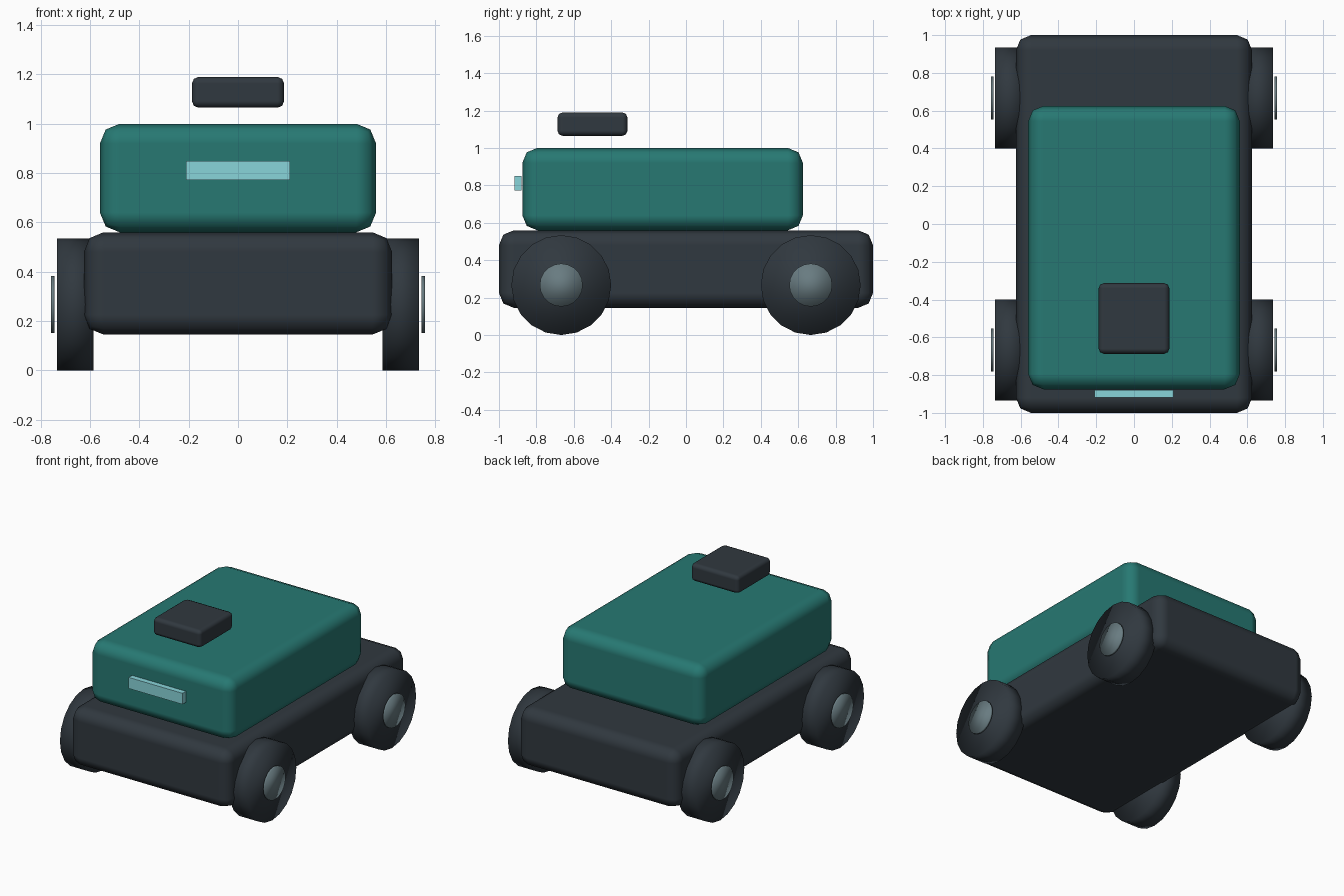
import bpy
import math

cube = bpy.data.objects.get("Cube")
if cube:
    bpy.data.objects.remove(cube, do_unlink=True)


def material(name, color):
    mat = bpy.data.materials.new(name)
    mat.use_nodes = True
    mat.diffuse_color = (*color, 1)
    mat.node_tree.nodes["Principled BSDF"].inputs["Base Color"].default_value = (*color, 1)
    return mat


TEAL = material("teal paint", (0.02, 0.19, 0.17))
DARK = material("dark rubber", (0.03, 0.04, 0.05))
GLOW = material("pale cyan light", (0.25, 0.66, 0.70))
METAL = material("grey metal", (0.14, 0.20, 0.22))


def box(name, low, high, mat, bevel=0.0):
    """Box between two corners, with rounded edges if bevel is given."""
    centre = [(a + b) / 2 for a, b in zip(low, high)]
    bpy.ops.mesh.primitive_cube_add(size=1, location=centre)
    obj = bpy.context.object
    obj.name = name
    obj.scale = [b - a for a, b in zip(low, high)]
    bpy.ops.object.transform_apply(location=False, rotation=False, scale=True)
    obj.data.materials.append(mat)
    if bevel:
        mod = obj.modifiers.new("rounded edges", "BEVEL")
        mod.width = bevel
        mod.segments = 2
        bpy.ops.object.shade_smooth()
        mod.harden_normals = True
    return obj


def disc(name, x, y, z, radius, width, mat):
    """Softly shaded cylinder with its axis along x."""
    bpy.ops.mesh.primitive_cylinder_add(
        vertices=20, radius=radius, depth=width,
        location=(x, y, z), rotation=(0, math.pi / 2, 0))
    obj = bpy.context.object
    obj.name = name
    obj.data.materials.append(mat)
    bpy.ops.object.shade_smooth()
    return obj


# Body
box("chassis", (-0.625, -1, 0.145), (0.625, 1, 0.56), DARK, 0.08)
box("cargo_body", (-0.56, -0.875, 0.56), (0.56, 0.625, 1.0), TEAL, 0.08)

# Floating roof sensor and front light bar
box("roof_sensor", (-0.187, -0.687, 1.065), (0.187, -0.313, 1.19), DARK, 0.027)
box("front_light", (-0.21, -0.918, 0.772), (0.21, -0.88, 0.85), GLOW)

# Wheels with hub caps
for side, sx in (("left", 1), ("right", -1)):
    for end, y in (("front", -0.667), ("rear", 0.667)):
        disc(f"{end}_{side}_wheel", sx * 0.66, y, 0.267, 0.267, 0.15, DARK)
        disc(f"{end}_{side}_hub", sx * 0.751, y, 0.267, 0.115, 0.014, METAL)
